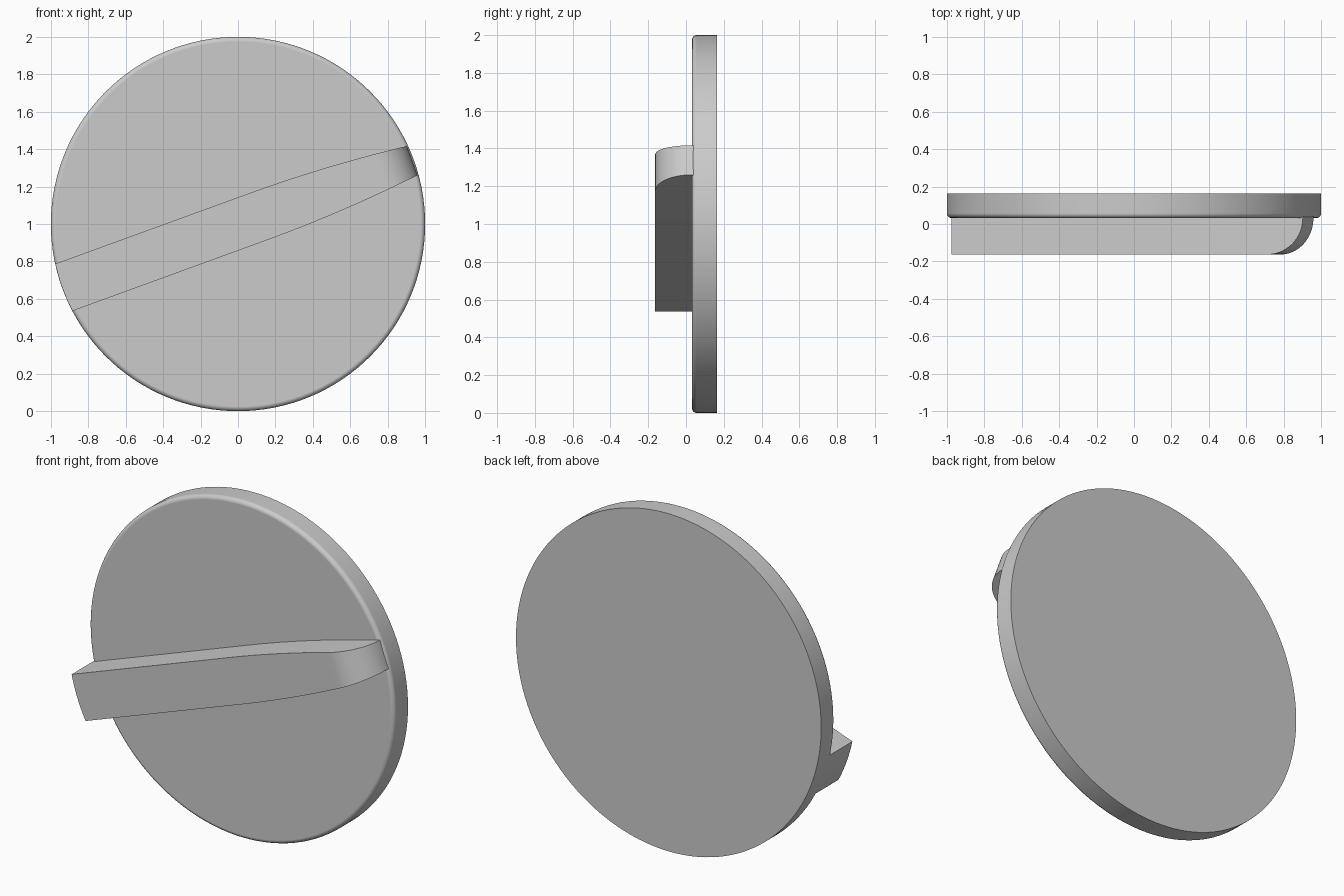
import bpy, bmesh
from math import sin, cos, pi, sqrt, radians
from mathutils import Vector

if "Cube" in bpy.data.objects:
    bpy.data.objects.remove(bpy.data.objects["Cube"])

TILT = radians(20)          # slope of the grip across the disc
FACE_Y, BACK_Y, GRIP_Y = 0.032, 0.163, -0.163


def finish(bm, name):
    bmesh.ops.remove_doubles(bm, verts=bm.verts, dist=1e-5)
    bmesh.ops.recalc_face_normals(bm, faces=bm.faces)
    mesh = bpy.data.meshes.new(name)
    bm.to_mesh(mesh)
    bm.free()
    obj = bpy.data.objects.new(name, mesh)
    bpy.context.collection.objects.link(obj)
    bpy.ops.object.select_all(action='DESELECT')
    bpy.context.view_layer.objects.active = obj
    obj.select_set(True)
    bpy.ops.object.shade_smooth_by_angle(angle=radians(30))
    mod = obj.modifiers.new("even_shading", 'WEIGHTED_NORMAL')
    mod.keep_sharp = True
    return obj


# Disc: rings of a profile with a rounded front edge, closed by flat caps
N, R = 128, 0.025
profile = [(1.0, BACK_Y)] + [
    (1 - R + R * cos(a), FACE_Y + R - R * sin(a))
    for a in (i * pi / 12 for i in range(7))]
bm = bmesh.new()
rings = [[bm.verts.new((r * cos(2 * pi * k / N), y, 1 + r * sin(2 * pi * k / N)))
          for k in range(N)] for r, y in profile]
for a, b in zip(rings, rings[1:]):
    for k in range(N):
        m = (k + 1) % N
        bm.faces.new((a[k], a[m], b[m], b[k]))
bm.faces.new(rings[0])
bm.faces.new(rings[-1])
finish(bm, "disc")

# Grip: tapering bar, left end follows the rim, right end rounds into the disc
COLS = 12
TIP, ROUND = 0.99, FACE_Y - GRIP_Y


def half_width(u):
    return 0.134 - 0.051 * (max(0, u - 0.1) / (TIP - 0.1)) ** 2


def place(u, v, y):
    return Vector((u * cos(TILT) - v * sin(TILT), y,
                   1 + u * sin(TILT) + v * cos(TILT)))


stations = [(None, GRIP_Y)] + [(0.1 + 0.7 * i / 14, GRIP_Y) for i in range(14)]
stations += [(TIP - ROUND + ROUND * sin(a), FACE_Y - ROUND * cos(a))
             for a in (i * pi / 32 for i in range(17))]
bm = bmesh.new()
front, back = [], []
for u, y in stations:
    f_row, b_row = [], []
    for j in range(COLS + 1):
        v = half_width(0 if u is None else u) * (2 * j / COLS - 1)
        uu = -0.999 * sqrt(1 - v * v) if u is None else u
        f_row.append(bm.verts.new(place(uu, v, y)))
        b_row.append(bm.verts.new(place(uu, v, FACE_Y + 0.025)))
    front.append(f_row)
    back.append(b_row)
for grid in (front, back):
    for a, b in zip(grid, grid[1:]):
        for j in range(COLS):
            bm.faces.new((a[j], a[j + 1], b[j + 1], b[j]))


def rim(grid):
    return (grid[0] + [r[-1] for r in grid[1:-1]] + grid[-1][::-1]
            + [r[0] for r in grid[-2:0:-1]])


f, b = rim(front), rim(back)
for k in range(len(f)):
    m = (k + 1) % len(f)
    bm.faces.new((f[k], f[m], b[m], b[k]))
finish(bm, "grip")
